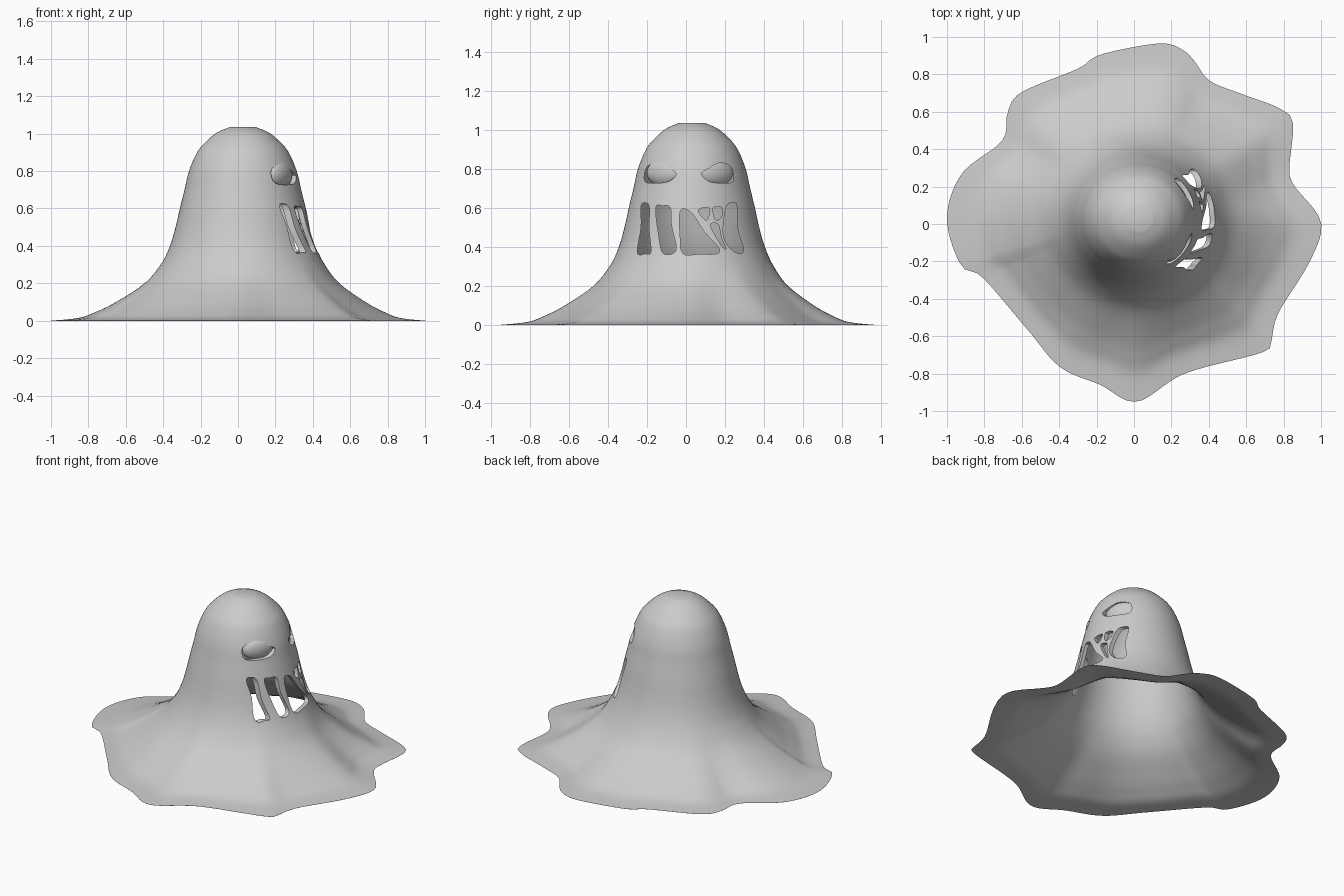
import bpy, bmesh, math
from mathutils import Vector

if "Cube" in bpy.data.objects:
    bpy.data.objects.remove(bpy.data.objects["Cube"])


def catmull(pts, steps, closed=False):
    """Smooth curve through points."""
    n, out = len(pts), []
    get = (lambda i: pts[i % n]) if closed else (lambda i: pts[max(0, min(n - 1, i))])
    for i in range(n if closed else n - 1):
        a, b, c, d = (Vector(get(i + k)) for k in (-1, 0, 1, 2))
        for s in range(steps):
            t = s / steps
            out.append(0.5 * (2 * b + (c - a) * t + (2 * a - 5 * b + 4 * c - d) * t * t
                              + (3 * b - a - 3 * c + d) * t ** 3))
    if not closed:
        out.append(Vector(pts[-1]))
    return out


def make_object(name, bm):
    me = bpy.data.meshes.new(name)
    bm.to_mesh(me)
    bm.free()
    ob = bpy.data.objects.new(name, me)
    bpy.context.collection.objects.link(ob)
    return ob


def activate(ob):
    bpy.ops.object.select_all(action='DESELECT')
    ob.select_set(True)
    bpy.context.view_layer.objects.active = ob


# Wavy puddle outline seen from above, counter-clockwise
RIM = [(1, .01), (.86, .2), (.83, .29), (.85, .535), (.785, .615), (.59, .69), (.405, .765),
       (.325, .87), (.255, .935), (.13, .965), (-.18, .905), (-.3, .83), (-.6, .705),
       (-.675, .6), (-.705, .445), (-.92, .27), (-1, .03), (-.925, -.22), (-.81, -.285),
       (-.565, -.57), (-.395, -.765), (-.18, -.86), (.015, -.95), (.27, -.8), (.675, -.69),
       (.73, -.64), (.77, -.48), (.94, -.2)]
# Body profile: radius, height
PROFILE = [(.07, 1.035), (.14, 1.005), (.2, .955), (.245, .9), (.288, .8), (.312, .7),
           (.337, .6), (.36, .5), (.39, .4), (.437, .3), (.51, .2), (.635, .1), (.715, .05),
           (.79, .015), (.9, 0)]
SEG = 144

rim = sorted((math.atan2(p.y, p.x) % math.tau, p.length) for p in catmull(RIM, 10, True))
rim = [(rim[-1][0] - math.tau, rim[-1][1])] + rim + [(rim[0][0] + math.tau, rim[0][1])]


def rim_radius(a):
    for (a0, r0), (a1, r1) in zip(rim, rim[1:]):
        if a0 <= a <= a1:
            return r0 + (r1 - r0) * (a - a0) / max(a1 - a0, 1e-6)
    return rim[0][1]


# Body: domed head flowing out into a thin puddle
outline = [rim_radius(math.tau * j / SEG) for j in range(SEG)]
bm = bmesh.new()
rings, weights = [], []
top = bm.verts.new((.025, .02, 1.036))
weights.append(1.0)
for p in catmull(PROFILE, 4):
    r, z = p.x, max(p.y, 0)
    w = max(0, min(1, (r - .42) / .48))
    ring = []
    for j in range(SEG):
        a = math.tau * j / SEG
        k = r * (1 + w * (outline[j] / .9 - 1))
        ring.append(bm.verts.new((.026 * (1 - w) + k * math.cos(a),
                                  .03 * (1 - w) + k * math.sin(a) * (.96 + .04 * w), z)))
        weights.append(max(.02, min(1, z / .3)))
    rings.append(ring)
for j in range(SEG):
    k = (j + 1) % SEG
    bm.faces.new((top, rings[0][j], rings[0][k]))
    for a, b in zip(rings, rings[1:]):
        bm.faces.new((a[j], b[j], b[k], a[k]))
body = make_object("ghost_body", bm)
group = body.vertex_groups.new(name="thickness")
for i, w in enumerate(weights):
    group.add([i], w, 'REPLACE')
solid = body.modifiers.new("shell", 'SOLIDIFY')
solid.thickness, solid.offset, solid.vertex_group = .025, -1, "thickness"

# Eye and dripping mouth openings, (y, z) in hundredths
HOLES = [
    [(-21, 73.5), (-20, 81), (-14, 83), (-8.5, 80), (-5, 77.5), (-8, 74), (-13, 72.8)],
    [(24, 73.5), (23, 81), (17, 83), (11.5, 80), (8, 77.5), (11, 74), (16, 72.8)],
    [(-25, 37), (-23, 50), (-23, 61), (-20.5, 62.5), (-18.8, 60), (-19, 49), (-18, 37.5), (-21, 36.5)],
    [(-15.5, 60), (-12, 61), (-8, 60), (-7.5, 51), (-5, 40), (-7, 36.5), (-12, 37), (-14, 46)],
    [(-3, 58), (.5, 59), (4, 56), (9.5, 47.5), (16.5, 40), (16, 36.5), (7, 36.3), (-1.5, 36.5), (-3, 46)],
    [(6.5, 59), (12, 60), (11, 54), (8.5, 55)],
    [(14, 60), (18.5, 60), (18, 55), (15, 54)],
    [(20.5, 60), (23.5, 62.5), (26, 61), (26.5, 49), (29.5, 38.5), (27, 36.5), (22, 40), (19, 47)],
    [(12.5, 51), (16.5, 51.5), (18, 45), (20.5, 39), (18, 41)],
]
bm = bmesh.new()
for hole in HOLES:
    loop = [p / 100 for p in catmull(hole, 4, True)]
    face = bm.faces.new([bm.verts.new((.05, p.x, p.y)) for p in loop])
    ext = bmesh.ops.extrude_face_region(bm, geom=[face])["geom"]
    bmesh.ops.translate(bm, vec=(.6, 0, 0), verts=[g for g in ext if isinstance(g, bmesh.types.BMVert)])
bmesh.ops.recalc_face_normals(bm, faces=bm.faces)
cutter = make_object("face_cutter", bm)
cutter.hide_render = True
cut = body.modifiers.new("face", 'BOOLEAN')
cut.operation, cut.solver, cut.object = 'DIFFERENCE', 'EXACT', cutter
activate(body)
for m in ("shell", "face"):
    bpy.ops.object.modifier_apply(modifier=m)
bpy.data.objects.remove(cutter)
bpy.ops.object.shade_smooth_by_angle(angle=math.radians(40))

# Eyeballs sitting just behind the eye openings
for name, side in (("eye_right", -1), ("eye_left", 1)):
    a = side * math.radians(32)
    bpy.ops.mesh.primitive_uv_sphere_add(
        segments=32, ring_count=16, radius=1, rotation=(0, 0, a),
        location=(.026 + .235 * math.cos(a), .02 + .24 * math.sin(a) * 1.05, .78))
    eye = bpy.context.object
    eye.name = name
    eye.scale = (.045, .1, .07)
    bpy.ops.object.shade_smooth_by_angle(angle=math.radians(60))
